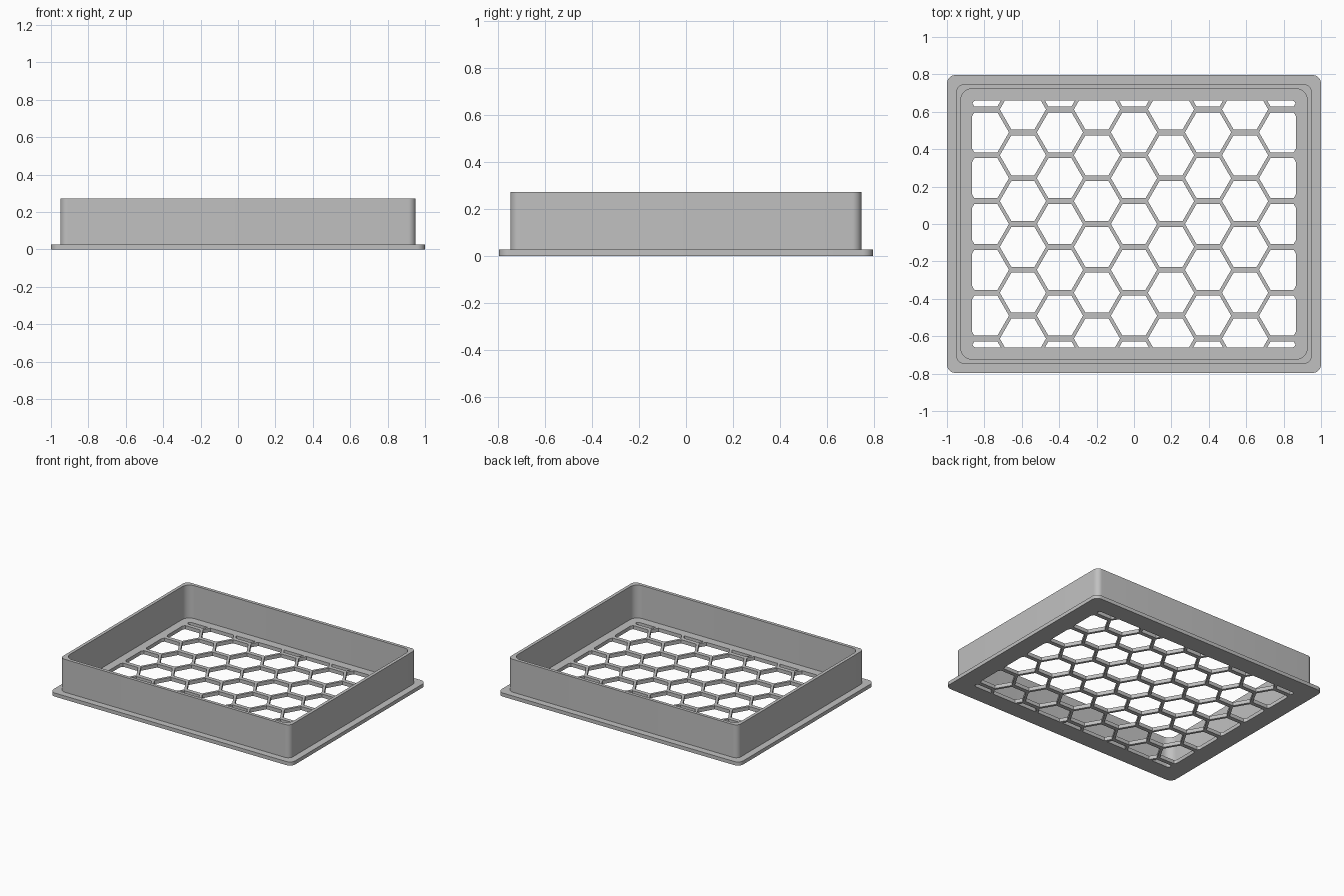
import bpy
import bmesh
from math import cos, sin, pi, radians

if "Cube" in bpy.data.objects:
    bpy.data.objects.remove(bpy.data.objects["Cube"], do_unlink=True)

FLOOR, TOP = 0.027, 0.273
HEX_R, COLUMN, ROW = 0.1235, 0.198, 0.245

grey = bpy.data.materials.new("plain grey")
grey.use_nodes = True
colour = (0.53, 0.53, 0.53, 1)
grey.diffuse_color = colour
grey.node_tree.nodes["Principled BSDF"].inputs["Base Color"].default_value = colour


def rounded_rect(hx, hy, r, steps=8):
    """Outline points of a rectangle with rounded corners, anticlockwise."""
    pts = []
    for i, (sx, sy) in enumerate([(1, 1), (-1, 1), (-1, -1), (1, -1)]):
        for k in range(steps + 1):
            a = (i + k / steps) * pi / 2
            pts.append((sx * (hx - r) + r * cos(a), sy * (hy - r) + r * sin(a)))
    return pts


def hexagon(cx, cy):
    return [(cx + HEX_R * cos(k * pi / 3), cy + HEX_R * sin(k * pi / 3)) for k in range(6)]


def loft(bm, sections):
    """Closed solid through a stack of (outline, z) sections."""
    rings = [[bm.verts.new((x, y, z)) for x, y in pts] for pts, z in sections]
    for a, b in zip(rings, rings[1:]):
        n = len(a)
        for i in range(n):
            j = (i + 1) % n
            bm.faces.new((a[i], a[j], b[j], b[i]))
    bm.faces.new(rings[0][::-1])
    bm.faces.new(rings[-1])


def make_object(name, solids):
    bm = bmesh.new()
    for sections in solids:
        loft(bm, sections)
    mesh = bpy.data.meshes.new(name)
    bm.to_mesh(mesh)
    bm.free()
    mesh.materials.append(grey)
    obj = bpy.data.objects.new(name, mesh)
    bpy.context.collection.objects.link(obj)
    return obj


def cut(obj, tool, operation):
    """Apply a boolean and discard the tool."""
    mod = obj.modifiers.new("cut", "BOOLEAN")
    mod.operation = operation
    mod.solver = "EXACT"
    mod.object = tool
    bpy.context.view_layer.objects.active = obj
    bpy.ops.object.modifier_apply(modifier=mod.name)
    bpy.data.objects.remove(tool, do_unlink=True)


# Tray: flanged base, upright wall and recessed floor in one solid
flange = rounded_rect(1, 0.796, 0.045)
wall_outer = rounded_rect(0.95, 0.747, 0.04)
wall_inner = rounded_rect(0.926, 0.723, 0.06)
tray = make_object("honeycomb_tray", [[
    (flange, 0), (flange, FLOOR), (wall_outer, FLOOR),
    (wall_outer, TOP), (wall_inner, TOP), (wall_inner, FLOOR)]])

# Honeycomb holes, trimmed to the window in the floor
cells = []
for col in range(-4, 5):
    for row in range(-3, 4):
        outline = hexagon(col * COLUMN, (row + 0.5 * (col % 2)) * ROW)
        cells.append([(outline, -0.1), (outline, 0.1)])
holes = make_object("honeycomb_holes", cells)
border = rounded_rect(0.865, 0.661, 0.025)
window = make_object("floor_window", [[(border, -0.05), (border, 0.08)]])
cut(holes, window, "INTERSECT")
cut(tray, holes, "DIFFERENCE")

# Smooth rounded corners, crisp edges elsewhere
bpy.ops.object.select_all(action="DESELECT")
tray.select_set(True)
bpy.context.view_layer.objects.active = tray
bpy.ops.object.shade_smooth_by_angle(angle=radians(30))
